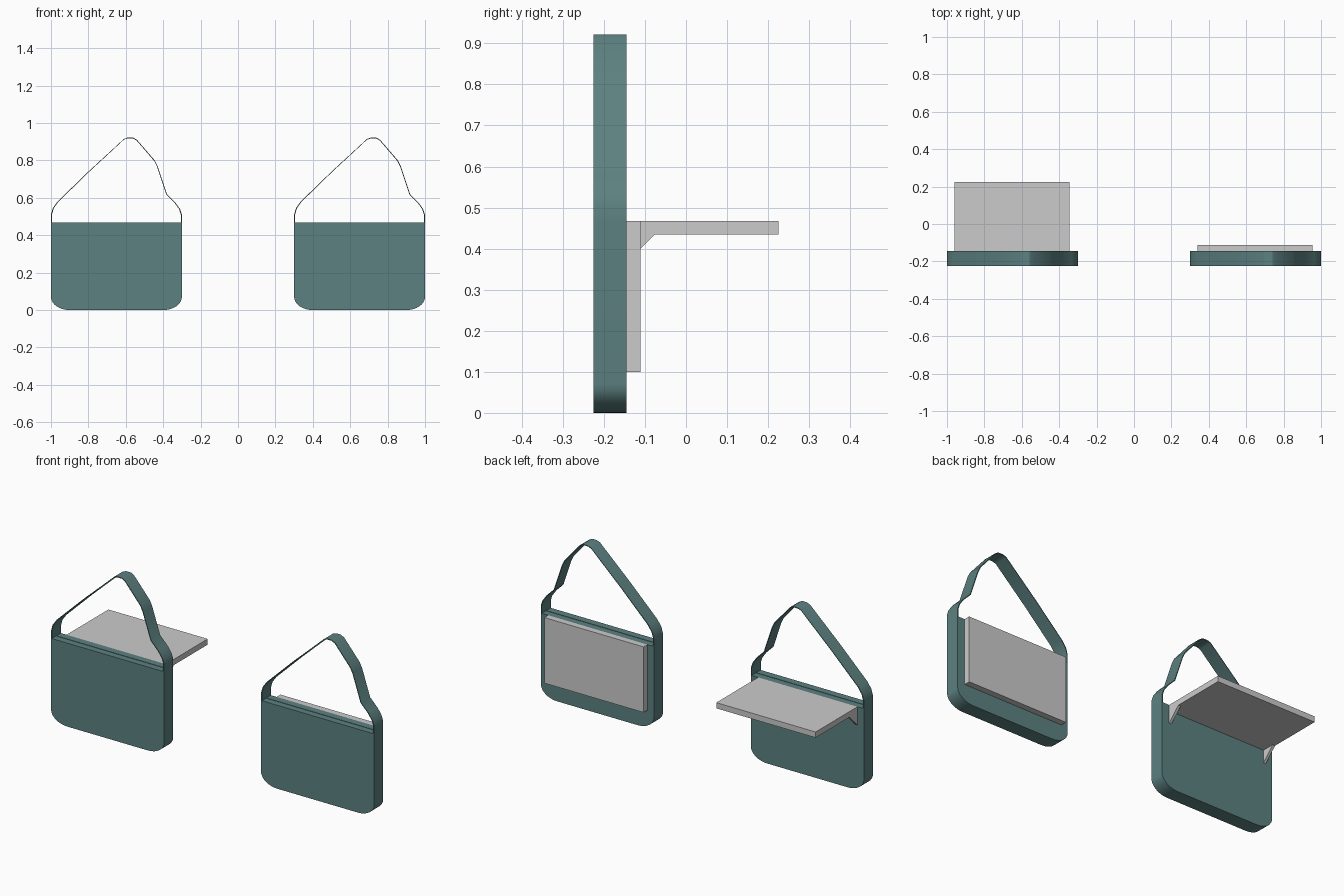
import bpy, bmesh, math
from mathutils import Vector

if "Cube" in bpy.data.objects:
    bpy.data.objects.remove(bpy.data.objects["Cube"])

teal = bpy.data.materials.new("teal_fabric")
teal.diffuse_color = (0.11, 0.22, 0.22, 1)
teal.use_nodes = True
teal.node_tree.nodes["Principled BSDF"].inputs["Base Color"].default_value = teal.diffuse_color


def extrude(name, profile, axis, a, b, mat=None):
    """Extrude a 2D profile between a and b: axis 'y' takes (x, z), axis 'x' takes (y, z)."""
    bm = bmesh.new()
    place = (lambda p: (p[0], a, p[1])) if axis == 'y' else (lambda p: (a, p[0], p[1]))
    face = bm.faces.new([bm.verts.new(place(p)) for p in profile])
    ext = bmesh.ops.extrude_face_region(bm, geom=[face])
    move = Vector((0, b - a, 0)) if axis == 'y' else Vector((b - a, 0, 0))
    bmesh.ops.translate(bm, vec=move,
                        verts=[g for g in ext['geom'] if isinstance(g, bmesh.types.BMVert)])
    bmesh.ops.recalc_face_normals(bm, faces=bm.faces)
    me = bpy.data.meshes.new(name)
    bm.to_mesh(me)
    bm.free()
    ob = bpy.data.objects.new(name, me)
    bpy.context.collection.objects.link(ob)
    if mat:
        me.materials.append(mat)
        bpy.ops.object.select_all(action='DESELECT')
        ob.select_set(True)
        bpy.context.view_layer.objects.active = ob
        bpy.ops.object.shade_smooth_by_angle(angle=math.radians(30))
    return ob


def rect(u0, v0, u1, v1):
    return [(u0, v0), (u1, v0), (u1, v1), (u0, v1)]


FRONT, BACK, TOP = -0.225, -0.145, 0.467
HALF = 0.35

# strap path relative to the bag centre
strap_path = [(-.35, .46), (-.35, .51), (-.34, .545), (-.315, .58), (-.15, .74),
              (.04, .915), (.06, .922), (.09, .922), (.11, .91), (.205, .80), (.22, .77),
              (.27, .62), (.315, .575), (.34, .54), (.35, .51), (.35, .46)]


def bag(side, cx):
    # body with rounded lower corners
    steps = 8
    right = [(HALF - .10 + .10 * math.sin(t), .07 - .07 * math.cos(t))
             for t in (math.pi / 2 * i / steps for i in range(steps + 1))]
    outline = right + [(HALF, TOP), (-HALF, TOP)] + [(-x, z) for x, z in reversed(right)]
    extrude(side + "_bag_body", [(cx + x, z) for x, z in outline], 'y', FRONT, BACK, teal)
    # seam along the top opening
    extrude(side + "_top_seam", rect(cx - .345, TOP - .01, cx + .345, TOP + .002),
            'y', -.188, -.182, teal)
    # shoulder strap band
    inner = [(x * .985, .46 + (z - .46) * .99) for x, z in strap_path]
    band = strap_path + inner[::-1]
    extrude(side + "_strap", [(cx + x, z) for x, z in band], 'y', FRONT, BACK, teal)


bag("left", -0.65)
bag("right", 0.65)

# unfolded table with corner brackets behind the left bag
extrude("open_table", rect(BACK, .435, .225, TOP), 'x', -.96, -.345)
for name, x in (("outer_bracket", -.96), ("inner_bracket", -.36)):
    extrude(name, [(BACK, .365), (-.075, .435), (BACK, .435)], 'x', x, x + .015)

# folded table flat against the right bag
extrude("folded_table", rect(BACK, .10, -.111, TOP), 'x', .34, .955)
